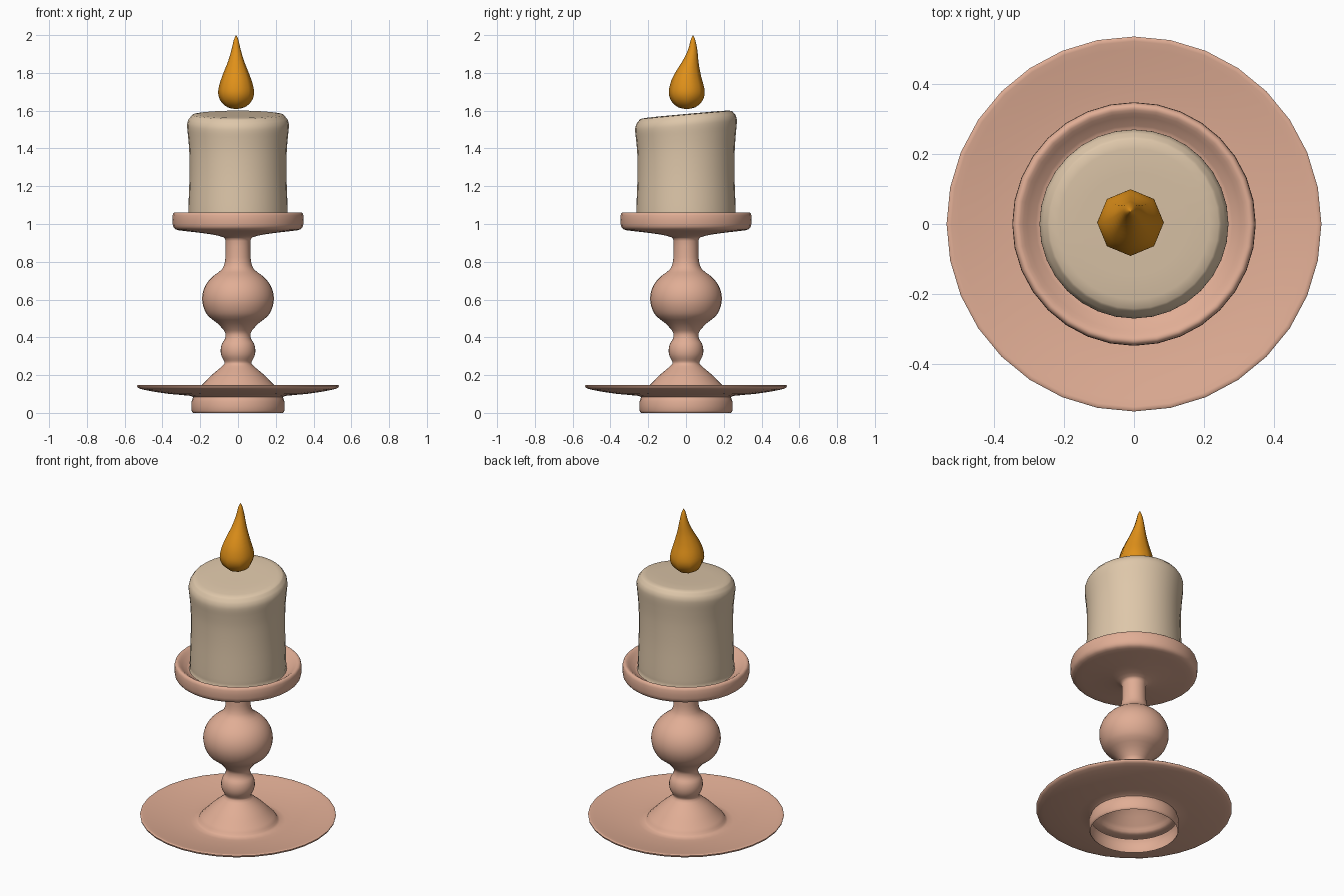
import bpy, bmesh, math
from mathutils import Vector

if "Cube" in bpy.data.objects:
    bpy.data.objects.remove(bpy.data.objects["Cube"], do_unlink=True)


def material(name, rgb):
    mat = bpy.data.materials.new(name)
    mat.use_nodes = True
    mat.diffuse_color = (*rgb, 1)
    bsdf = next(n for n in mat.node_tree.nodes if n.type == "BSDF_PRINCIPLED")
    bsdf.inputs["Base Color"].default_value = (*rgb, 1)
    return mat


def smooth_profile(points, steps):
    """Refine a (radius, height) profile with a Catmull-Rom curve."""
    pts = [Vector(p) for p in points]
    out = []
    for i in range(len(pts) - 1):
        a, b, c, d = pts[max(i - 1, 0)], pts[i], pts[i + 1], pts[min(i + 2, len(pts) - 1)]
        for s in range(steps):
            t = s / steps
            out.append(0.5 * (2 * b + (c - a) * t + (2 * a - 5 * b + 4 * c - d) * t ** 2
                              + (3 * b - a - 3 * c + d) * t ** 3))
    return out + [pts[-1]]


def lathe(name, profile, sides, mat, shift=lambda x, y, z: (x, y, z), angle=50):
    """Turn a profile around z; shift bends the finished rings."""
    bm = bmesh.new()
    rings = []
    for r, z in profile:
        if r < 0.0005:
            rings.append([bm.verts.new(shift(0, 0, z))])
            continue
        turns = [math.tau * k / sides for k in range(sides)]
        rings.append([bm.verts.new(shift(r * math.cos(a), r * math.sin(a), z)) for a in turns])
    for low, high in zip(rings, rings[1:]):
        for k in range(sides):
            n = (k + 1) % sides
            corners = [low[k % len(low)], low[n % len(low)],
                       high[n % len(high)], high[k % len(high)]]
            bm.faces.new(list(dict.fromkeys(corners)))
    mesh = bpy.data.meshes.new(name)
    bm.to_mesh(mesh)
    bm.free()
    mesh.materials.append(mat)
    obj = bpy.data.objects.new(name, mesh)
    bpy.context.collection.objects.link(obj)
    bpy.ops.object.select_all(action="DESELECT")
    obj.select_set(True)
    bpy.context.view_layer.objects.active = obj
    bpy.ops.object.shade_smooth_by_angle(angle=math.radians(angle))
    return obj


def arc(radius, height, centre, start, end, count):
    """Bead outline between two angles measured from straight down."""
    angles = [math.radians(start + (end - start) * i / count) for i in range(count + 1)]
    return [(radius * math.sin(a), centre - height * math.cos(a)) for a in angles]


clay = material("salmon clay", (0.75, 0.42, 0.30))
wax = material("cream wax", (0.73, 0.57, 0.40))
fire = material("amber flame", (0.74, 0.28, 0.01))

# Holder: one hollow turned shell, open underneath
foot = [(0.238, 0), (0.246, 0.012), (0.246, 0.06), (0.24, 0.078), (0.25, 0.09)]
plate = [(0.36, 0.1), (0.46, 0.115), (0.52, 0.128), (0.533, 0.138), (0.53, 0.147),
         (0.5, 0.142), (0.4, 0.124), (0.3, 0.112), (0.228, 0.11)]
dome = [(0.21, 0.13), (0.18, 0.16), (0.14, 0.2), (0.098, 0.235), (0.072, 0.26)]
bead = arc(0.092, 0.092, 0.33, 55, 130, 5)
ball = [(0.066, 0.415), (0.075, 0.437), (0.11, 0.475)] + arc(0.19, 0.165, 0.605, 55, 140, 6)
neck = [(0.085, 0.76), (0.069, 0.8), (0.066, 0.85), (0.066, 0.91), (0.078, 0.93)]
cup = [(0.14, 0.945), (0.24, 0.958), (0.315, 0.967), (0.338, 0.978), (0.346, 1.0),
       (0.346, 1.045), (0.338, 1.06), (0.325, 1.06), (0.305, 1.045), (0.28, 1.027),
       (0.24, 1.02), (0, 1.02)]
lathe("candle_holder", smooth_profile(foot + plate + dome + bead + ball + neck + cup, 2), 32, clay)


# Candle: waisted cylinder with a rounded, tilted top
def tilt_top(x, y, z):
    weight = min(max((z - 1.3) / 0.22, 0), 1)
    return x, y, z + 0.09 * y * weight


body = [(0, 1.01), (0.25, 1.01), (0.262, 1.03), (0.262, 1.1), (0.257, 1.25), (0.258, 1.38),
        (0.264, 1.46), (0.269, 1.51), (0.267, 1.54), (0.252, 1.566), (0.215, 1.581), (0, 1.582)]
lathe("candle", smooth_profile(body, 3), 32, wax, tilt_top)


# Flame: eight-sided teardrop leaning towards the back
def lean(x, y, z):
    t = min(max((z - 1.75) / 0.2, 0), 1)
    return x - 0.01, y + 0.004 + 0.033 * t * t * (3 - 2 * t), z


drop = [(0, 1.608), (0.045, 1.618), (0.08, 1.648), (0.095, 1.69), (0.088, 1.74),
        (0.067, 1.8), (0.043, 1.86), (0.025, 1.92), (0.012, 1.975), (0, 2.0)]
lathe("flame", smooth_profile(drop, 3), 8, fire, lean, 70)
